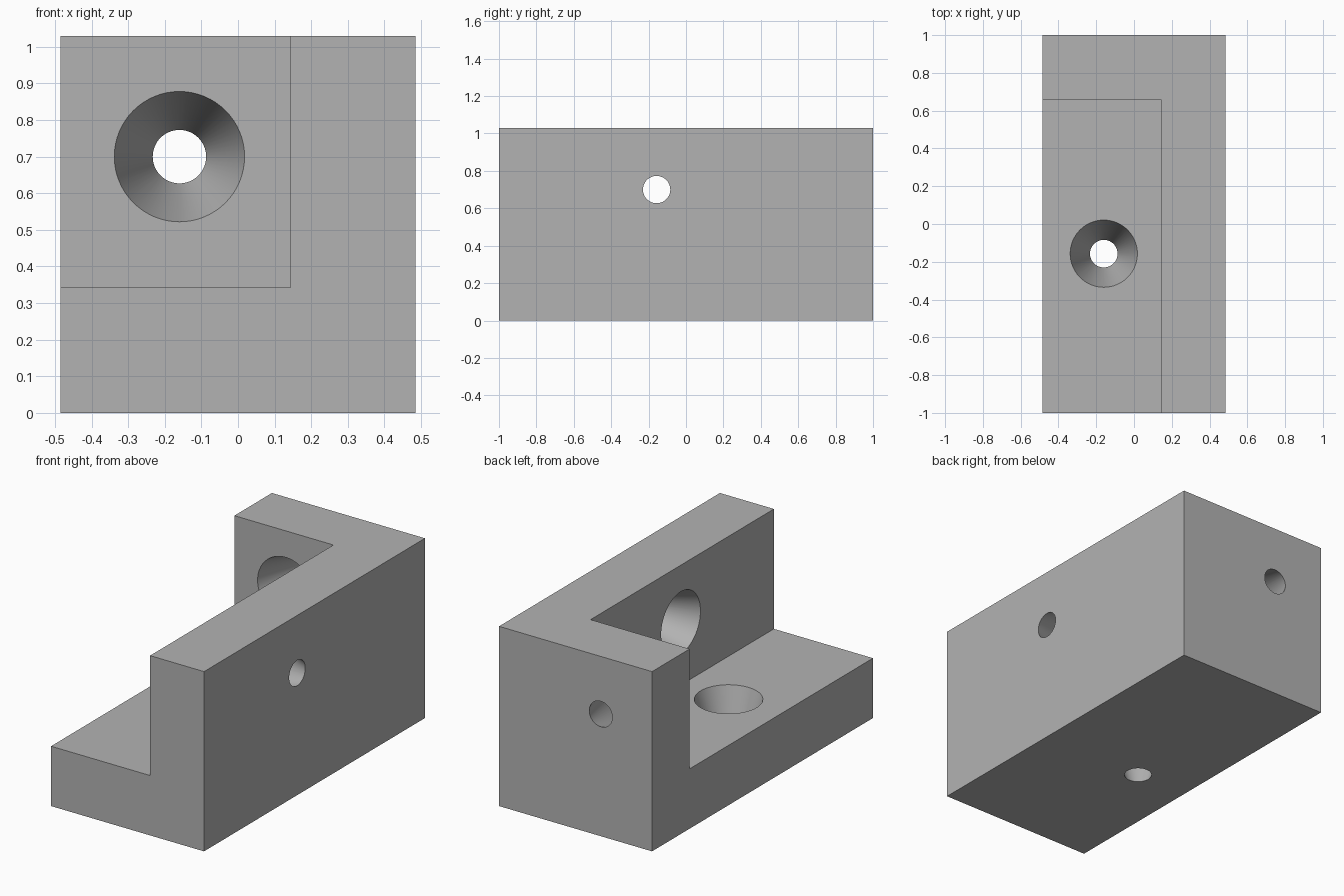
import bpy
from mathutils import Vector

cube = bpy.data.objects.get("Cube")
if cube:
    bpy.data.objects.remove(cube, do_unlink=True)

X, Y, H = 0.485, 1.0, 1.03            # half width, half length, height
WX, WY, FZ = 0.143, 0.66, 0.343       # inner faces of side wall, end wall, floor
R_IN, R_OUT = 0.178, 0.073            # wide inner and narrow outer hole radii

grey = bpy.data.materials.new("plain_grey")
grey.use_nodes = True
colour = (0.45, 0.45, 0.45, 1)
grey.diffuse_color = colour
grey.node_tree.nodes["Principled BSDF"].inputs["Base Color"].default_value = colour


def box(name, low, high):
    low, high = Vector(low), Vector(high)
    bpy.ops.mesh.primitive_cube_add(size=1, location=(low + high) / 2)
    ob = bpy.context.object
    ob.name = name
    ob.scale = high - low
    bpy.ops.object.transform_apply(location=True, rotation=False, scale=True)
    ob.data.materials.append(grey)
    return ob


def tapered_hole(name, inner, outer):
    """Cone cutter from the inner face to the outer face, overshooting both."""
    inner, outer = Vector(inner), Vector(outer)
    axis = outer - inner
    over = 0.05
    slope = (R_IN - R_OUT) * over
    bpy.ops.mesh.primitive_cone_add(
        vertices=64, radius1=R_IN + slope, radius2=R_OUT - slope,
        depth=axis.length * (1 + 2 * over), location=(inner + outer) / 2,
        rotation=axis.to_track_quat('Z', 'Y').to_euler())
    ob = bpy.context.object
    ob.name = name
    ob.data.materials.append(grey)
    return ob


# Corner bracket: a block with a box pocket leaving a floor and two walls
bracket = box("corner_bracket", (-X, -Y, 0), (X, Y, H))
cutters = [
    box("pocket_cutter", (-X - 0.2, -Y - 0.2, FZ), (WX, WY, H + 0.2)),
    # One tapered hole through the floor, side wall and end wall
    tapered_hole("floor_hole_cutter", (-0.16, -0.157, FZ), (-0.16, -0.157, 0)),
    tapered_hole("side_hole_cutter", (WX, -0.157, 0.70), (X, -0.157, 0.70)),
    tapered_hole("end_hole_cutter", (-0.16, WY, 0.70), (-0.16, Y, 0.70)),
]

bpy.ops.object.select_all(action='DESELECT')
bracket.select_set(True)
bpy.context.view_layer.objects.active = bracket
for cutter in cutters:
    mod = bracket.modifiers.new(cutter.name, 'BOOLEAN')
    mod.operation = 'DIFFERENCE'
    mod.solver = 'EXACT'
    mod.object = cutter
    bpy.ops.object.modifier_apply(modifier=mod.name)
    bpy.data.objects.remove(cutter, do_unlink=True)

bpy.ops.object.shade_smooth_by_angle(angle=0.5)
